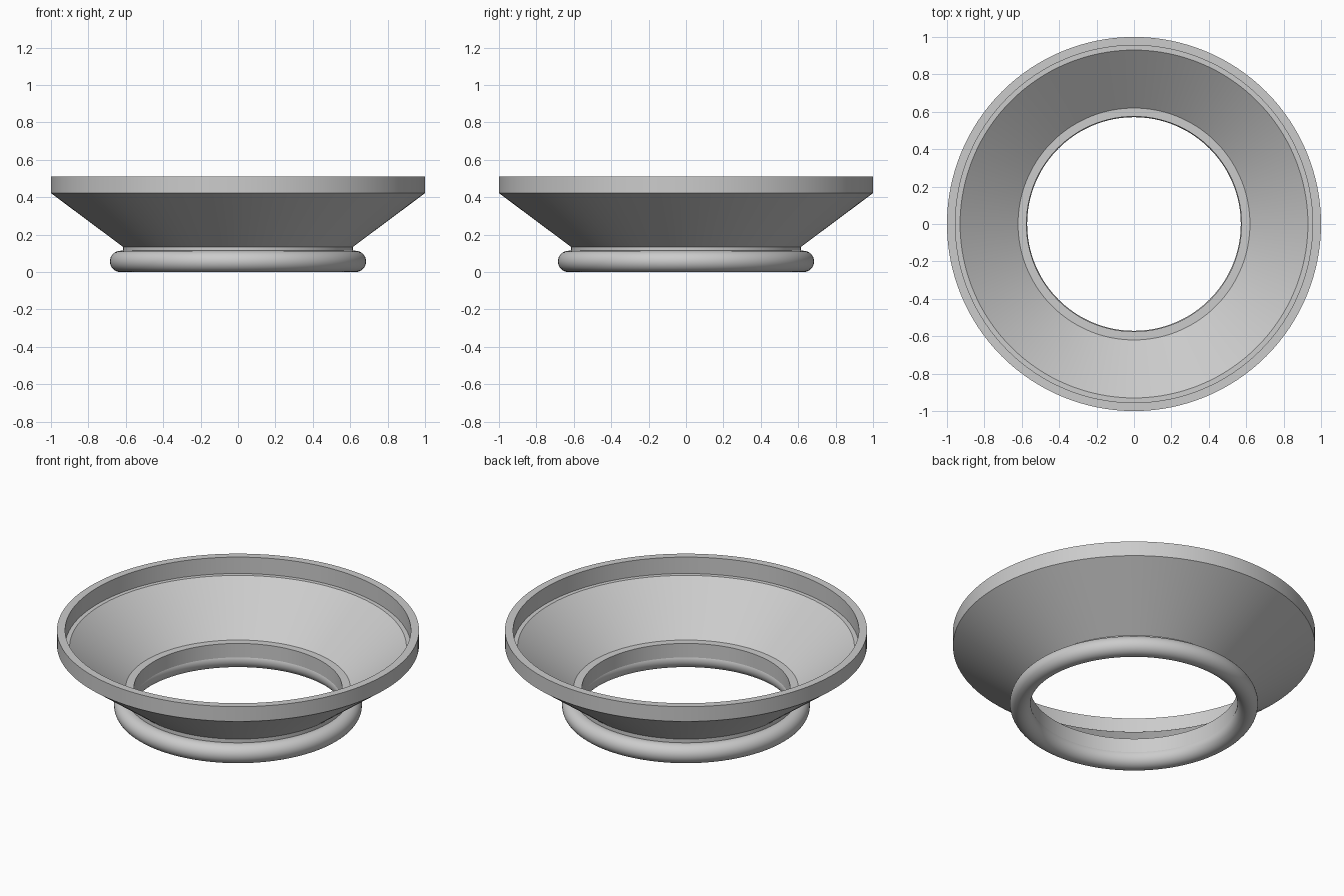
import bpy
import math

cube = bpy.data.objects.get("Cube")
if cube:
    bpy.data.objects.remove(cube, do_unlink=True)

SEGMENTS = 128

grey = bpy.data.materials.new("plain grey")
grey.use_nodes = True
colour = (0.6, 0.6, 0.6, 1)
grey.diffuse_color = colour
grey.node_tree.nodes["Principled BSDF"].inputs["Base Color"].default_value = colour


def finish(obj, name):
    obj.name = name
    obj.data.materials.clear()
    obj.data.materials.append(grey)
    bpy.ops.object.select_all(action="DESELECT")
    obj.select_set(True)
    bpy.context.view_layer.objects.active = obj
    bpy.ops.object.shade_smooth_by_angle(angle=math.radians(25))


def lathe(name, profile):
    """Spin a closed (radius, height) profile around the z axis."""
    n = len(profile)
    verts, faces = [], []
    for i in range(SEGMENTS):
        a = math.tau * i / SEGMENTS
        verts += [(r * math.cos(a), r * math.sin(a), z) for r, z in profile]
        j = (i + 1) % SEGMENTS
        for k in range(n):
            m = (k + 1) % n
            faces.append((i * n + k, j * n + k, j * n + m, i * n + m))
    mesh = bpy.data.meshes.new(name)
    mesh.from_pydata(verts, [], faces)
    obj = bpy.data.objects.new(name, mesh)
    bpy.context.collection.objects.link(obj)
    finish(obj, name)


# Flared funnel: neck, cone, upright rim, inner ledge and inner lip
lathe("flared_funnel", [
    (0.575, 0.058), (0.615, 0.058), (0.615, 0.135),
    (1.0, 0.422), (1.0, 0.512), (0.955, 0.512),
    (0.955, 0.412), (0.93, 0.412), (0.62, 0.163), (0.575, 0.163),
])

# Rounded base ring
bpy.ops.mesh.primitive_torus_add(
    major_radius=0.628, minor_radius=0.057, major_segments=SEGMENTS,
    minor_segments=32, location=(0, 0, 0.057))
finish(bpy.context.object, "base_ring")
